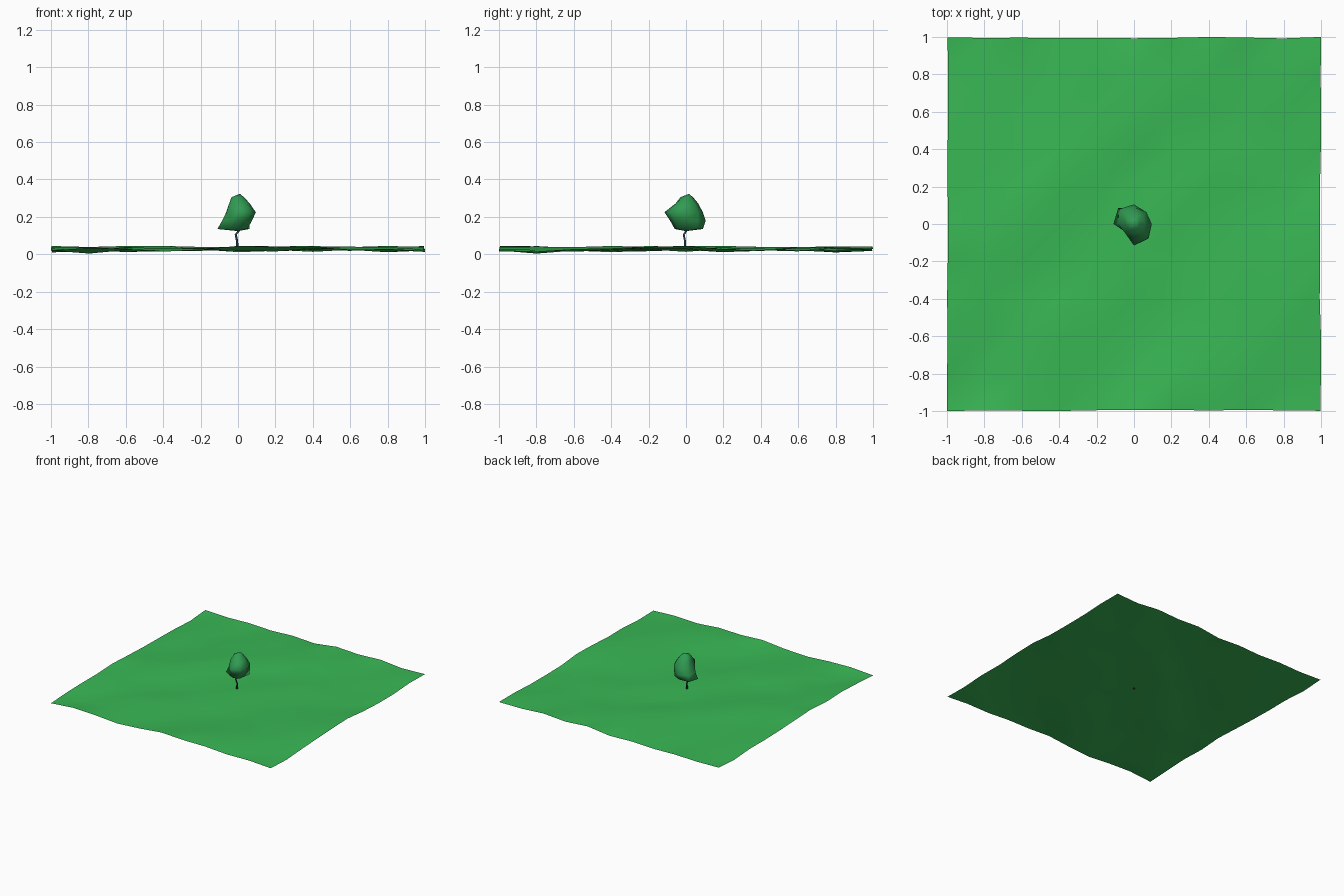
import bpy, bmesh, math, random
from mathutils import Vector

if "Cube" in bpy.data.objects:
    bpy.data.objects.remove(bpy.data.objects["Cube"])

random.seed(4)


def material(name, rgb):
    m = bpy.data.materials.new(name)
    m.diffuse_color = (*rgb, 1)
    m.use_nodes = True
    m.node_tree.nodes["Principled BSDF"].inputs["Base Color"].default_value = m.diffuse_color
    return m


grass = material("grass green", (0.040, 0.480, 0.090))
leaf = material("leaf green", (0.030, 0.330, 0.085))
bark = material("dark bark", (0.035, 0.070, 0.065))


def finish(bm, name, mat):
    me = bpy.data.meshes.new(name)
    bm.to_mesh(me)
    bm.free()
    for p in me.polygons:
        p.use_smooth = True
    me.materials.append(mat)
    ob = bpy.data.objects.new(name, me)
    bpy.context.collection.objects.link(ob)


def loft(name, rings, bottom, top, mat):
    """Skin stacked rings of points and close them with end points."""
    bm = bmesh.new()
    vs = [[bm.verts.new(p) for p in r] for r in rings]
    lo, hi = bm.verts.new(bottom), bm.verts.new(top)
    n = len(rings[0])
    for k in range(n):
        j = (k + 1) % n
        for a, b in zip(vs, vs[1:]):
            bm.faces.new((a[k], a[j], b[j]))
            bm.faces.new((a[k], b[j], b[k]))
        bm.faces.new((lo, vs[0][j], vs[0][k]))
        bm.faces.new((hi, vs[-1][k], vs[-1][j]))
    bmesh.ops.recalc_face_normals(bm, faces=bm.faces)
    finish(bm, name, mat)


def circle(c, radii):
    n = len(radii)
    return [Vector(c) + Vector((r * math.cos(2 * math.pi * k / n),
                                r * math.sin(2 * math.pi * k / n), 0))
            for k, r in enumerate(radii)]


# Ground: rolling sheet, 10 x 10 cells, ridges running diagonally
N = 10
ridge = [random.uniform(-0.010, 0.010) for _ in range(2 * N + 1)]
bm = bmesh.new()
g = {}
for i in range(N + 1):
    for j in range(N + 1):
        z = 0.028 + ridge[i - j + N] + random.uniform(-0.011, 0.011)
        jx, jy = random.uniform(0, 0.008), random.uniform(0, 0.008)
        x, y = -1 + 2 * i / N, -1 + 2 * j / N
        g[i, j] = bm.verts.new((x - jx * x, y - jy * y, z))
g[0, 0].co = (-1, -1, 0.02)
g[N, N].co = (1, 1, 0.03)
g[1, 1].co.z = 0.004
for i in range(N):
    for j in range(N):
        a, b, c, d = g[i, j], g[i + 1, j], g[i + 1, j + 1], g[i, j + 1]
        bm.faces.new((a, b, c))
        bm.faces.new((a, c, d))
finish(bm, "ground", grass)

# Trunk: thin, slightly crooked stem
path = [(-.005, -.005, .02, .008), (-.005, -.005, .07, .006),
        (-.012, -.012, .105, .006), (.002, .0, .122, .007), (0, 0, .15, .006)]
loft("trunk", [circle(p[:3], [p[3]] * 6) for p in path],
     path[0][:3], path[-1][:3], bark)

# Foliage: lumpy crown with a low lobe on the left rear
crown = [
    (.135, (.050, .085, .090, .120, .110, .060, .060, .060)),
    (.180, (.075, .090, .105, .112, .085, .062, .085, .085)),
    (.225, (.095, .092, .090, .090, .062, .068, .115, .110)),
    (.272, (.063, .065, .065, .062, .047, .055, .055, .070)),
    (.305, (.032, .040, .038, .030, .035, .032, .030, .030)),
]
loft("foliage", [circle((0, 0, z), r) for z, r in crown],
     (0, 0, .124), (.01, .015, .323), leaf)
